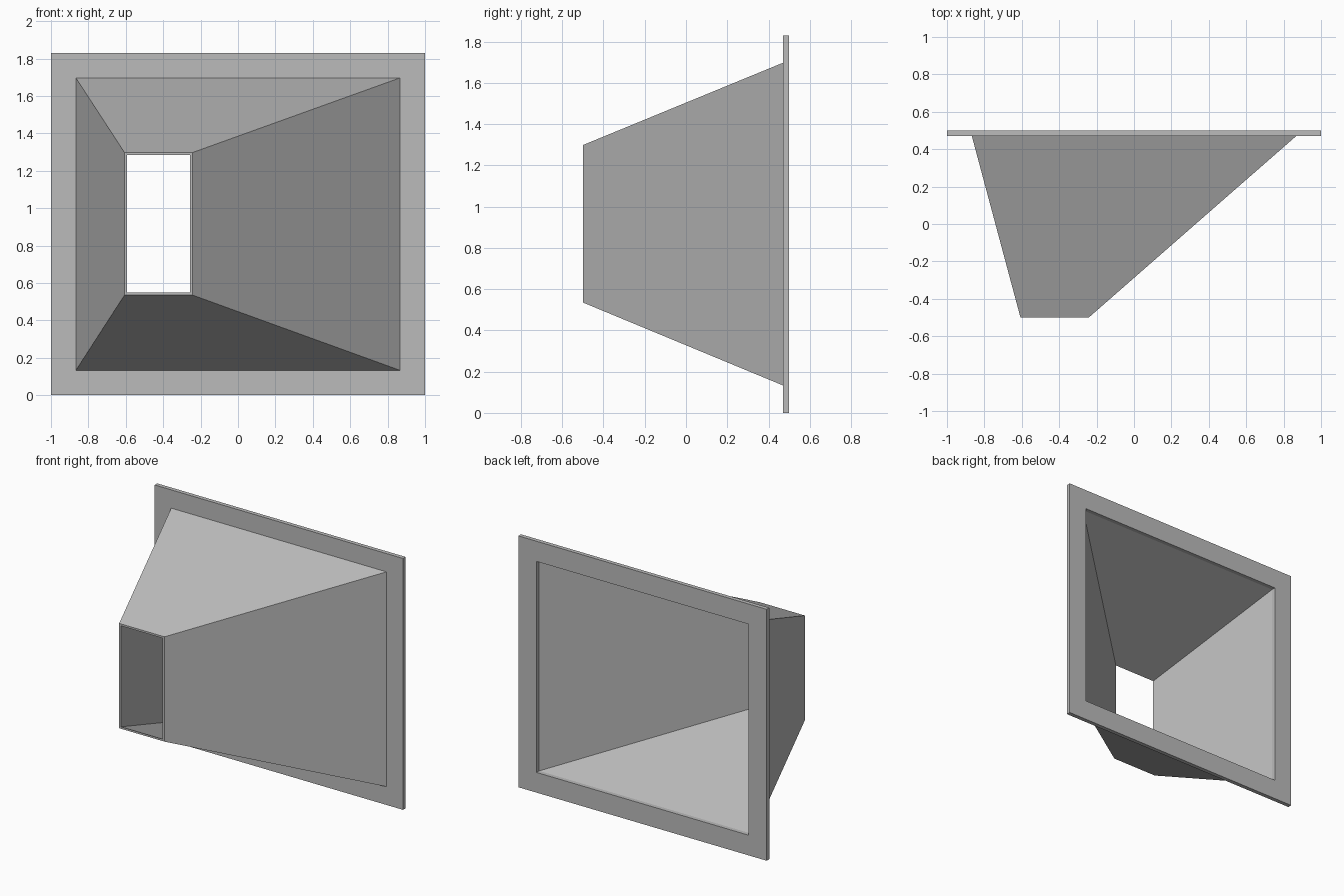
import bpy
import bmesh

cube = bpy.data.objects.get("Cube")
if cube:
    bpy.data.objects.remove(cube, do_unlink=True)

grey = bpy.data.materials.new("plain grey")
grey.use_nodes = True
colour = (0.5, 0.5, 0.5, 1)
grey.diffuse_color = colour
grey.node_tree.nodes["Principled BSDF"].inputs["Base Color"].default_value = colour


def rectangle(y, x0, x1, z0, z1, inset=0):
    """Corner points of an upright rectangle, optionally shrunk."""
    x0, x1, z0, z1 = x0 + inset, x1 - inset, z0 + inset, z1 - inset
    return [(x0, y, z0), (x1, y, z0), (x1, y, z1), (x0, y, z1)]


def hollow_frame(name, rings):
    """Join successive rectangles, and the last to the first, into a closed tube wall."""
    bm = bmesh.new()
    loops = [[bm.verts.new(p) for p in ring] for ring in rings]
    for a, b in zip(loops, loops[1:] + loops[:1]):
        for i in range(4):
            j = (i + 1) % 4
            bm.faces.new((a[i], a[j], b[j], b[i]))
    bmesh.ops.recalc_face_normals(bm, faces=bm.faces)
    mesh = bpy.data.meshes.new(name)
    bm.to_mesh(mesh)
    bm.free()
    mesh.materials.append(grey)
    obj = bpy.data.objects.new(name, mesh)
    bpy.context.collection.objects.link(obj)
    return obj


front, joint, back = -0.5, 0.47, 0.5
wall = 0.014
plate = (-1, 1, 0, 1.83)
mouth = (-0.867, 0.867, 0.133, 1.697)
outlet = (-0.607, -0.242, 0.535, 1.298)

# Flat mounting plate with a rectangular opening
hollow_frame("mounting_flange", [
    rectangle(joint, *plate),
    rectangle(back, *plate),
    rectangle(back, *mouth, wall),
    rectangle(joint, *mouth, wall),
])

# Thin-walled offset funnel tapering to the small outlet
hollow_frame("tapered_duct", [
    rectangle(joint, *mouth),
    rectangle(front, *outlet),
    rectangle(front, *outlet, wall),
    rectangle(joint, *mouth, wall),
])
